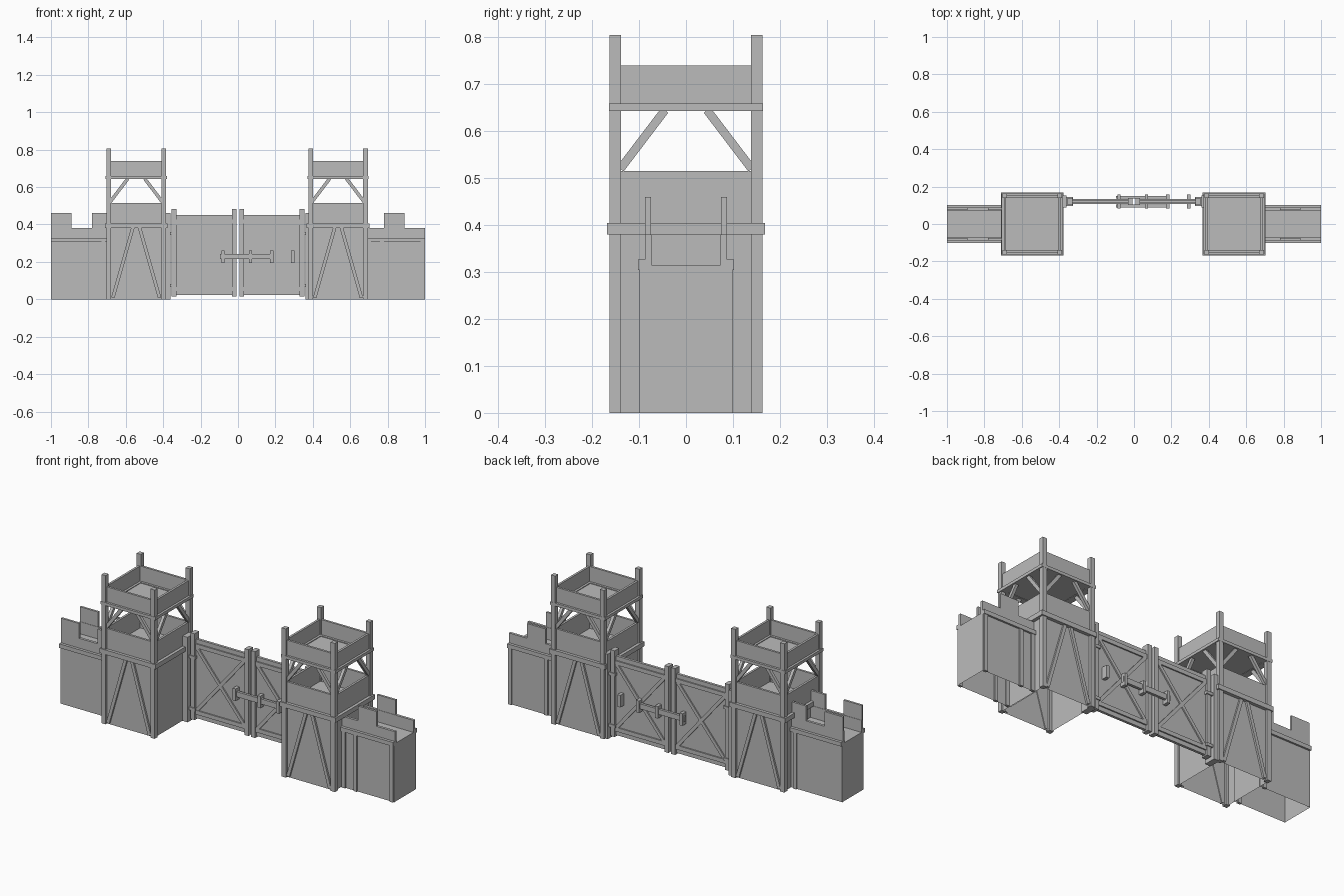
import bpy, bmesh
from mathutils import Vector, Matrix

if "Cube" in bpy.data.objects:
    bpy.data.objects.remove(bpy.data.objects["Cube"])

grey = bpy.data.materials.new("plain_grey")
grey.diffuse_color = (0.5, 0.5, 0.5, 1)
grey.use_nodes = True
grey.node_tree.nodes["Principled BSDF"].inputs["Base Color"].default_value = grey.diffuse_color


def finish(name, bm):
    mesh = bpy.data.meshes.new(name)
    bm.to_mesh(mesh)
    bm.free()
    mesh.materials.append(grey)
    ob = bpy.data.objects.new(name, mesh)
    bpy.context.collection.objects.link(ob)
    return ob


def box(name, x0, x1, y0, y1, z0, z1, hollow=False):
    """Axis-aligned block; hollow drops the bottom face."""
    bm = bmesh.new()
    mid = Vector((x0 + x1, y0 + y1, z0 + z1)) / 2
    size = (abs(x1 - x0), abs(y1 - y0), abs(z1 - z0), 1)
    bmesh.ops.create_cube(bm, size=1, matrix=Matrix.Translation(mid) @ Matrix.Diagonal(size))
    if hollow:
        low = [f for f in bm.faces if f.normal.z < -0.5]
        bmesh.ops.delete(bm, geom=low, context='FACES_ONLY')
    return finish(name, bm)


def beam(name, p, q, width, depth, normal):
    """Straight timber from p to q, its depth measured along normal."""
    p, q, n = Vector(p), Vector(q), Vector(normal)
    along = (q - p).normalized()
    side = n.cross(along)
    rot = Matrix((side, n, along)).transposed().to_4x4()
    bm = bmesh.new()
    bmesh.ops.create_cube(bm, size=1, matrix=Matrix.Translation((p + q) / 2) @ rot
                          @ Matrix.Diagonal((width, depth, (q - p).length, 1)))
    return finish(name, bm)


def ring(name, cx, inner, outer, z0, z1):
    """Square frame of four boards around a tower."""
    for s in (-1, 1):
        box(name, cx - outer, cx + outer, s * inner, s * outer, z0, z1)
        box(name, cx + s * inner, cx + s * outer, -inner, inner, z0, z1)


def tower(cx):
    # enclosed lower storey with its deck
    box("tower_body", cx - .15, cx + .15, -.15, .15, 0, .405, hollow=True)
    ring("lower_ledge", cx, .14, .168, .38, .405)
    ring("middle_parapet", cx, .14, .152, .405, .515)
    # lookout deck and railing
    box("lookout_floor", cx - .14, cx + .14, -.14, .14, .645, .655)
    ring("lookout_beam", cx, .128, .164, .643, .659)
    ring("lookout_parapet", cx, .14, .152, .659, .74)
    for sx in (-1, 1):
        for sy in (-1, 1):
            # corner posts
            box("corner_post", cx + sx * .134, cx + sx * .159, sy * .138, sy * .163, 0, .805)
            # knee braces under the lookout
            beam("lookout_brace", (cx + sx * .14, sy * .147, .52),
                 (cx + sx * .045, sy * .147, .645), .018, .016, (0, 1, 0))
            beam("lookout_brace", (cx + sx * .147, sy * .14, .52),
                 (cx + sx * .147, sy * .045, .645), .018, .016, (1, 0, 0))
            # leaning braces on the lower storey
            beam("body_brace", (cx + sx * .125, sy * .153, .008),
                 (cx + sx * .018, sy * .153, .382), .018, .014, (0, 1, 0))


def wall(x0, x1, merlons, posts):
    box("wall_body", x0, x1, -.092, .092, 0, .315, hollow=True)
    for s in (-1, 1):
        box("wall_rail", x0, x1, s * .085, s * .102, .305, .327)
        box("wall_parapet", x0, x1, s * .073, s * .087, .315, .38)
        for a, b in merlons:
            box("merlon", a, b, s * .075, s * .087, .38, .46)
        for a in posts:
            box("wall_post", a, a + .02, s * .085, s * .099, 0, .315)


def gate(s):
    yc = .12

    def leaf(name, a, b, hy, z0, z1):
        box(name, s * a, s * b, yc - hy, yc + hy, z0, z1)

    leaf("gate_panel", .03, .335, .007, .022, .45)
    leaf("inner_stile", .008, .032, .019, .015, .482)
    leaf("outer_stile", .33, .355, .019, .015, .482)
    leaf("gate_jamb", .362, .395, .033, 0, .46)
    for z in (.065, .345):
        leaf("hinge", .325, .37, .024, z, z + .016)
    for z in (.045, .405):
        leaf("gate_rail", .03, .335, .014, z, z + .022)
    # crossed braces on both faces
    for sy in (-1, 1):
        y = yc + sy * .009
        beam("gate_brace", (s * .04, y, .065), (s * .325, y, .408), .018, .01, (0, 1, 0))
        beam("gate_brace", (s * .04, y, .408), (s * .325, y, .065), .018, .009, (0, 1, 0))


for cx in (-.544, .535):
    tower(cx)
wall(-1, -.69, [(-1, -.89), (-.78, -.69)], [-.73])
wall(.68, 1, [(.78, .89)], [.69, .76, .977])
for s in (-1, 1):
    gate(s)

# locking bar with its brackets on both faces of the gate
for s in (-1, 1):
    box("locking_bar", -.095, .19, .12 + s * .017, .12 + s * .031, .215, .243)
    for x in (-.08, .067, .18, .292):
        box("bar_bracket", x - .009, x + .009, .12 + s * .007, .12 + s * .038, .195, .26)
